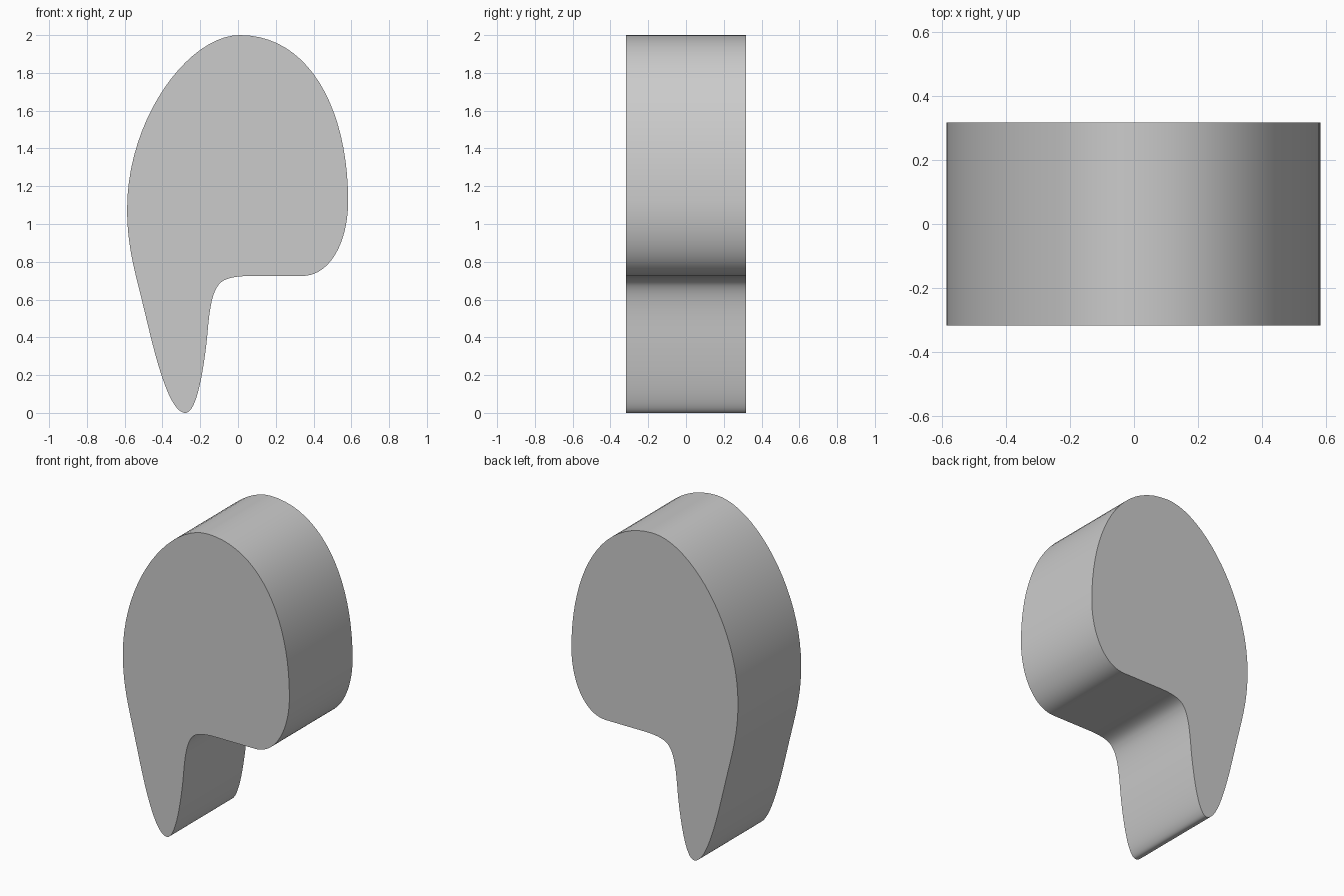
import bpy
import bmesh
from mathutils import Vector
from mathutils.geometry import interpolate_bezier

cube = bpy.data.objects.get("Cube")
if cube:
    bpy.data.objects.remove(cube, do_unlink=True)

HALF_DEPTH = 0.317
STEPS = 20

# Outline knots in x, z: (point, travel direction, handle length in, handle length out)
knots = [
    ((0.01, 2.0), (-1, 0), 0.36, 0.27),          # crown
    ((-0.587, 1.08), (0, -1), 0.48, 0.20),       # widest right side
    ((-0.50, 0.56), (0.24, -1), 0.20, 0.20),     # tapering flank
    ((-0.405, 0.20), (0.33, -1), 0.10, 0.09),    # tail flank
    ((-0.278, 0.0), (1, 0), 0.055, 0.05),        # tail tip
    ((-0.168, 0.36), (0.12, 1), 0.20, 0.10),     # inner tail
    ((-0.105, 0.675), (0.6, 0.8), 0.08, 0.04),   # inner corner
    ((0.08, 0.725), (1, 0), 0.12, 0.08),         # flat underside
    ((0.34, 0.725), (1, 0), 0.08, 0.15),         # underside end
    ((0.583, 1.12), (0, 1), 0.21, 0.50),         # widest left side
]


def outline(knots):
    points = []
    for a, b in zip(knots, knots[1:] + knots[:1]):
        p, q = Vector(a[0]), Vector(b[0])
        out_handle = p + Vector(a[1]).normalized() * a[3]
        in_handle = q - Vector(b[1]).normalized() * b[2]
        points += interpolate_bezier(p, out_handle, in_handle, q, STEPS + 1)[:-1]
    return points


# Extrude the outline through the depth
bm = bmesh.new()
front = bm.faces.new([bm.verts.new((p[0], -HALF_DEPTH, p[1])) for p in outline(knots)])
back = bmesh.ops.extrude_face_region(bm, geom=[front], use_keep_orig=True)
moved = [g for g in back["geom"] if isinstance(g, bmesh.types.BMVert)]
bmesh.ops.translate(bm, verts=moved, vec=(0, 2 * HALF_DEPTH, 0))
bmesh.ops.recalc_face_normals(bm, faces=bm.faces)

mesh = bpy.data.meshes.new("curved_tail_block")
bm.to_mesh(mesh)
bm.free()
block = bpy.data.objects.new("curved_tail_block", mesh)
bpy.context.collection.objects.link(block)

# Smooth rim, sharp cap edges
bpy.ops.object.select_all(action="DESELECT")
block.select_set(True)
bpy.context.view_layer.objects.active = block
bpy.ops.object.shade_smooth_by_angle()
